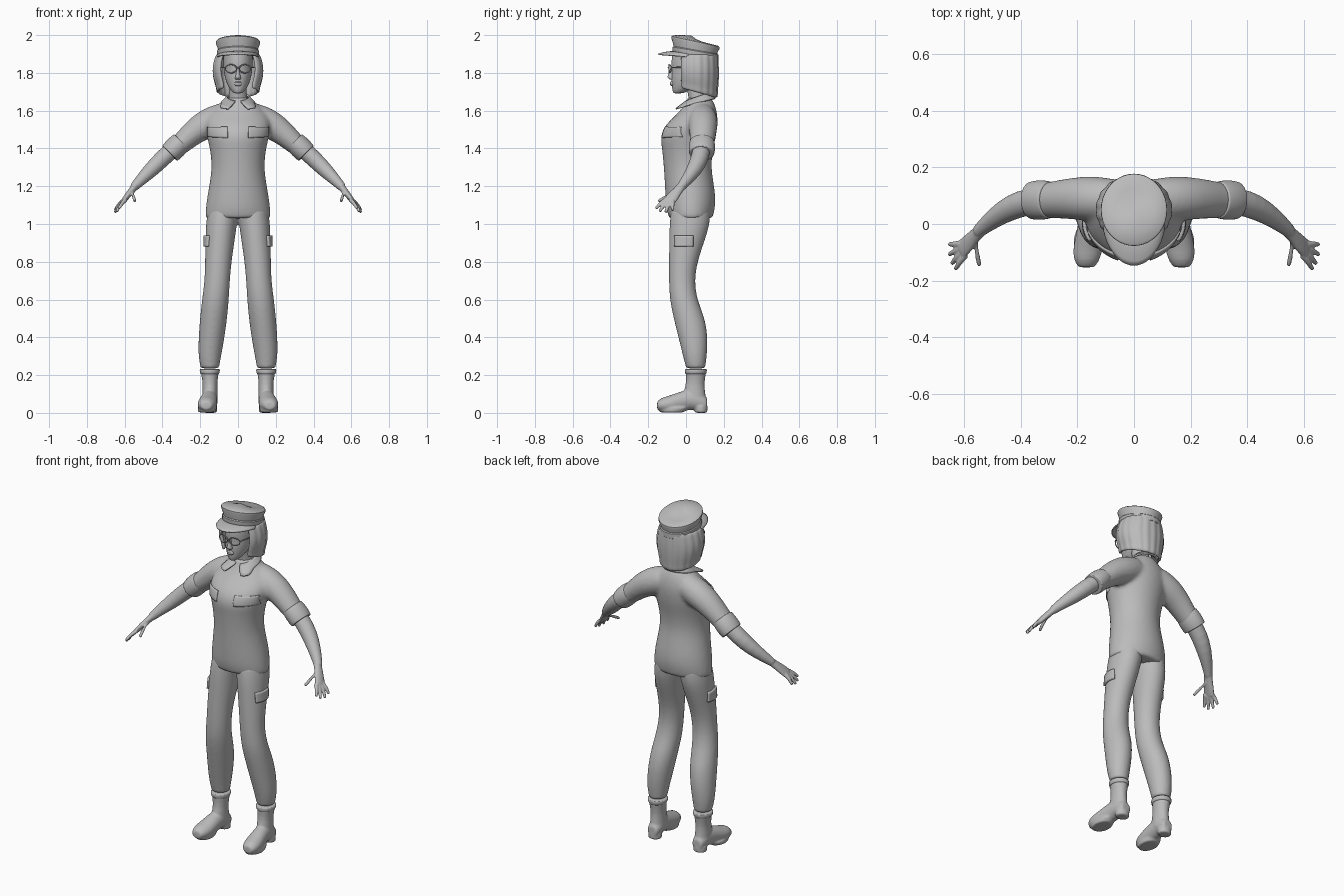
import bpy, bmesh
from math import sin, cos, pi, radians
from mathutils import Vector

if "Cube" in bpy.data.objects:
    bpy.data.objects.remove(bpy.data.objects["Cube"])

mat = bpy.data.materials.new("plain grey")
mat.use_nodes = True
GREY = (0.5, 0.5, 0.5, 1)
mat.diffuse_color = GREY
mat.node_tree.nodes["Principled BSDF"].inputs["Base Color"].default_value = GREY
N = 16


def slices(rows):
    """Horizontal oval rings from (z, x0, x1, y0, y1)."""
    out = []
    for z, x0, x1, y0, y1 in rows:
        out.append([Vector(((x0 + x1) / 2 + (x1 - x0) / 2 * cos(2 * pi * i / N),
                            (y0 + y1) / 2 + (y1 - y0) / 2 * sin(2 * pi * i / N), z)) for i in range(N)])
    return out


def centred(rows):
    return slices([(z, -w, w, y0, y1) for z, w, y0, y1 in rows])


def tube(rows):
    """Rings across a path of (x, y, z, radius along y, other radius)."""
    pts = [Vector(r[:3]) for r in rows]
    out = []
    for i, r in enumerate(rows):
        d = (pts[min(i + 1, len(pts) - 1)] - pts[max(i - 1, 0)]).normalized()
        side = Vector((1, 0, 0)) if abs(d.y) > 0.9 else Vector((0, 1, 0))
        u = (side - d * side.dot(d)).normalized()
        v = d.cross(u)
        out.append([pts[i] + u * r[3] * cos(2 * pi * k / N) + v * r[-1] * sin(2 * pi * k / N) for k in range(N)])
    return out


def flip(rings):
    return [[Vector((-p.x, p.y, p.z)) for p in ring] for ring in rings]


def both(rings):
    return [rings, flip(rings)]


def finish(name, bm, levels=0, voxel=0, thick=0, target=None, axis=None, angle=0):
    bmesh.ops.recalc_face_normals(bm, faces=bm.faces)
    me = bpy.data.meshes.new(name)
    bm.to_mesh(me)
    bm.free()
    me.materials.append(mat)
    ob = bpy.data.objects.new(name, me)
    bpy.context.collection.objects.link(ob)
    for p in me.polygons:
        p.use_smooth = True
    if target:
        m = ob.modifiers.new("wrap", 'SHRINKWRAP')
        m.target, m.wrap_method, m.offset = target, 'PROJECT', 0.003
        m.use_negative_direction = m.use_positive_direction = True
        m.use_project_x, m.use_project_y = axis == 'X', axis == 'Y'
        m.cull_face = 'BACK'
    if thick:
        m = ob.modifiers.new("thickness", 'SOLIDIFY')
        m.thickness, m.offset = thick, 0
    if levels:
        m = ob.modifiers.new("rounding", 'SUBSURF')
        m.levels = m.render_levels = levels
    if voxel:
        m = ob.modifiers.new("blend", 'REMESH')
        m.mode, m.voxel_size, m.use_smooth_shade = 'VOXEL', voxel, True
        m = ob.modifiers.new("relax", 'SMOOTH')
        m.factor, m.iterations = 0.5, 4
    if angle:
        bpy.ops.object.select_all(action='DESELECT')
        ob.select_set(True)
        bpy.context.view_layer.objects.active = ob
        bpy.ops.object.shade_smooth_by_angle(angle=radians(angle))
    return ob


def loft(name, parts, hold=True, **kw):
    bm = bmesh.new()
    for rings in parts:
        if hold:  # extra rings keep the ends full when rounded
            near = lambda a, b: [p.lerp(q, 0.08) for p, q in zip(a, b)]
            rings = [rings[0], near(rings[0], rings[1])] + rings[1:-1] + [near(rings[-1], rings[-2]), rings[-1]]
        vs = [[bm.verts.new(p) for p in ring] for ring in rings]
        for a, b in zip(vs, vs[1:]):
            for i in range(len(a)):
                j = (i + 1) % len(a)
                bm.faces.new((a[i], a[j], b[j], b[i]))
        bm.faces.new(vs[0])
        bm.faces.new(vs[-1])
    return finish(name, bm, **kw)


def sheet(name, f, nu, nv, **kw):
    """Open surface from a function of u, v in 0..1."""
    bm = bmesh.new()
    g = [[bm.verts.new(f(i / nu, j / nv)) for j in range(nv + 1)] for i in range(nu + 1)]
    for i in range(nu):
        for j in range(nv):
            bm.faces.new((g[i][j], g[i + 1][j], g[i + 1][j + 1], g[i][j + 1]))
    return finish(name, bm, **kw)


# Shirt: body and sleeves blended together
body = centred([(1.03, .177, -.092, .142), (1.08, .175, -.107, .157), (1.15, .166, -.112, .16),
                (1.25, .147, -.117, .143), (1.32, .142, -.122, .136), (1.40, .152, -.13, .147),
                (1.46, .168, -.14, .162), (1.52, .18, -.118, .17), (1.57, .17, -.062, .17),
                (1.61, .135, -.025, .162), (1.65, .085, 0, .147), (1.67, .06, .005, .13)])
sleeve = tube([(.07, .085, 1.57, .075), (.15, .09, 1.54, .082), (.225, .09, 1.495, .074, .07),
               (.29, .085, 1.435, .066, .058), (.34, .083, 1.39, .06, .05)])
shirt = loft("shirt", [body] + both(sleeve), levels=2, voxel=.011)

cuff = tube([(.298, .085, 1.437, .066, .056), (.318, .085, 1.417, .071, .061),
             (.345, .084, 1.39, .071, .061), (.362, .083, 1.373, .067, .057)])
loft("sleeve_cuffs", both(cuff), levels=2)

# Arms and hands
arm = tube([(.33, .085, 1.41, .046), (.40, .073, 1.347, .049, .046), (.46, .045, 1.287, .042),
            (.52, 0, 1.228, .03), (.553, -.03, 1.192, .023)])
palm = tube([(.54, -.02, 1.205, .024, .02), (.565, -.045, 1.175, .026, .018),
             (.59, -.072, 1.143, .034, .016), (.61, -.092, 1.117, .034, .012)])
fingers = [((.592, -.108, 1.13), (.63, -.16, 1.082)), ((.604, -.1, 1.12), (.643, -.14, 1.065)),
           ((.612, -.087, 1.115), (.652, -.108, 1.06)), ((.612, -.07, 1.12), (.652, -.072, 1.07)),
           ((.558, -.05, 1.17), (.545, -.148, 1.12))]
hand = [arm, palm]
for a, b in fingers:
    a, b = Vector(a), Vector(b)
    mid = a.lerp(b, 0.5) + Vector((.004, 0, .004))
    hand.append(tube([(*a, .012), (*mid, .010), (*b, .008)]))
loft("arms_and_hands", hand + [flip(h) for h in hand], levels=1, voxel=.0045)

# Trousers
leg = slices([(.235, .1, .198, 0, .102), (.3, .088, .212, -.017, .112), (.4, .07, .21, -.042, .117),
              (.5, .056, .203, -.067, .103), (.6, .047, .192, -.088, .06), (.7, .042, .178, -.092, .046),
              (.8, .033, .176, -.092, .062), (.9, .018, .174, -.091, .097), (1.0, .004, .172, -.09, .13),
              (1.08, -.01, .16, -.08, .13)])
trousers = loft("trousers", both(leg), levels=2, voxel=.009)

# Boots: shaft, foot, heel and a rolled top
shaft = slices([(.05, .105, .19, .0, .11), (.1, .107, .19, -.02, .104), (.15, .11, .186, 0, .097),
                (.2, .103, .195, -.002, .105), (.225, .1, .2, -.003, .108)])
foot = [[Vector((x + w * cos(2 * pi * k / N), y, (a + b) / 2 + (b - a) / 2 * sin(2 * pi * k / N)))
         for k in range(N)] for y, x, w, a, b in
        [(.112, .148, .03, .015, .08), (.08, .148, .042, .012, .11), (.03, .15, .043, .018, .13),
         (-.03, .156, .048, .004, .115), (-.09, .163, .055, .0, .09), (-.13, .167, .046, .006, .082),
         (-.153, .168, .028, .018, .06)]]
heel = slices([(0, .11, .188, .045, .114), (.04, .108, .19, .04, .115)])
sole = slices([(.002, .115, .212, -.14, -.01), (.03, .112, .215, -.148, .02)])
loft("boots", [p for s in (shaft, foot, heel, sole) for p in both(s)], levels=1, voxel=.006)
rim = slices([(.205, .101, .198, -.004, .107), (.218, .094, .205, -.008, .112), (.232, .096, .203, -.006, .111)])
loft("boot_rims", both(rim), levels=1)

# Head and neck
loft("head", [centred([(1.692, .02, -.066, -.02), (1.708, .04, -.074, .03), (1.74, .06, -.077, .08),
                       (1.78, .072, -.08, .11), (1.815, .077, -.076, .13), (1.85, .079, -.082, .135),
                       (1.91, .079, -.072, .14)])], levels=2)
loft("neck", [tube([(0, .08, 1.61, .06), (0, .06, 1.67, .047), (0, .045, 1.75, .046)])], levels=2)
nose = centred([(1.765, .014, -.085, -.06), (1.775, .017, -.101, -.06), (1.79, .011, -.095, -.06),
                (1.825, .007, -.083, -.06)])
lips = centred([(1.731, .012, -.079, -.06), (1.738, .022, -.086, -.06), (1.744, .023, -.083, -.06),
                (1.749, .02, -.087, -.06), (1.755, .01, -.081, -.06)])
loft("nose_and_lips", [nose, lips], levels=2)


# Hair: a bob open at the face, shorter towards the front
def hair(u, v):
    t = radians(-132 + 264 * u)
    front = (1 - cos(t)) / 2
    z = 1.9 + (1.668 + .06 * front - 1.9) * v
    bulge = sin(pi * min(v * 1.15, 1)) * .02
    lock = .003 * cos(18 * t)
    return Vector((sin(t) * (.106 + bulge + lock), .05 + cos(t) * (.108 + lock + bulge * .3), z))


sheet("hair", hair, 44, 8, thick=.018, levels=1)


# Cap: tilted rings, band and visor
def cap_rings(rows):
    return [[Vector((r * cos(2 * pi * k / 40), .05 + r * 1.09 * sin(2 * pi * k / 40),
                     zf + (zb - zf) * (sin(2 * pi * k / 40) + 1) / 2)) for k in range(40)] for zf, zb, r in rows]


loft("cap", [cap_rings([(1.9, 1.868, .106), (1.945, 1.905, .106), (1.985, 1.928, .117),
                        (1.994, 1.938, .116), (1.999, 1.944, .109), (2.0, 1.953, .07), (1.998, 1.965, .02)])],
     hold=False, angle=40)
loft("cap_band", [cap_rings([(1.9, 1.866, .109), (1.905, 1.868, .111), (1.937, 1.896, .111), (1.942, 1.9, .107)])],
     hold=False, angle=40)


def visor(u, v):
    t = radians(-72 + 144 * u)
    out = v * .082 * cos(t * 1.2) ** .7
    return Vector((sin(t) * (.108 + out * .35), .05 - cos(t) * (.114 + out),
                   1.912 - .022 * (1 - cos(t)) - .014 * v * v))


sheet("cap_visor", visor, 24, 5, thick=.007, angle=40)


# Collar with two pointed wings
def collar(u, v):
    t = radians(14 + 332 * u)
    f = max(cos(t), 0) ** 3
    r = .056 + v * (.032 + .022 * f)
    return Vector((sin(t) * r * (1 + 1.1 * f * v), .06 - cos(t) * r * 1.08,
                   1.672 - .022 * cos(t) - v * (.03 + .012 * f)))


sheet("collar", collar, 36, 4, thick=.008, angle=50)

# Flap pockets moulded to the cloth
for s, side in ((1, "left"), (-1, "right")):
    sheet(side + "_chest_pocket", lambda u, v: Vector((s * (.055 + .105 * u), -.3, 1.455 + .058 * v + .006 * u * (1 - v))),
          12, 6, target=shirt, axis='Y', thick=.009, angle=40)
    sheet(side + "_leg_pocket", lambda u, v: Vector((s * .4, -.058 + .095 * u, .88 + .058 * v)),
          10, 6, target=trousers, axis='X', thick=.016, angle=40)

# Spectacles: rims, bridge and side arms
bm = bmesh.new()
for s in (1, -1):
    vs = []
    for i in range(24):
        a = 2 * pi * i / 24
        for k in range(6):
            b = 2 * pi * k / 6
            vs.append(bm.verts.new((s * .037 + (.03 + .003 * cos(b)) * cos(a), -.09 + .003 * sin(b) + .012 * abs(cos(a)) * (s * cos(a) > 0),
                                    1.822 + (.022 + .003 * cos(b)) * sin(a))))
    for i in range(24):
        for k in range(6):
            j, m = (i + 1) % 24, (k + 1) % 6
            bm.faces.new((vs[i * 6 + k], vs[j * 6 + k], vs[j * 6 + m], vs[i * 6 + m]))
finish("spectacle_rims", bm)
temple = tube([(.068, -.078, 1.828, .003), (.08, -.04, 1.83, .003), (.084, .04, 1.828, .003)])
bridge = tube([(-.008, -.092, 1.826, .003), (0, -.094, 1.828, .003), (.008, -.092, 1.826, .003)])
loft("spectacle_arms", both(temple) + [bridge], hold=False)
